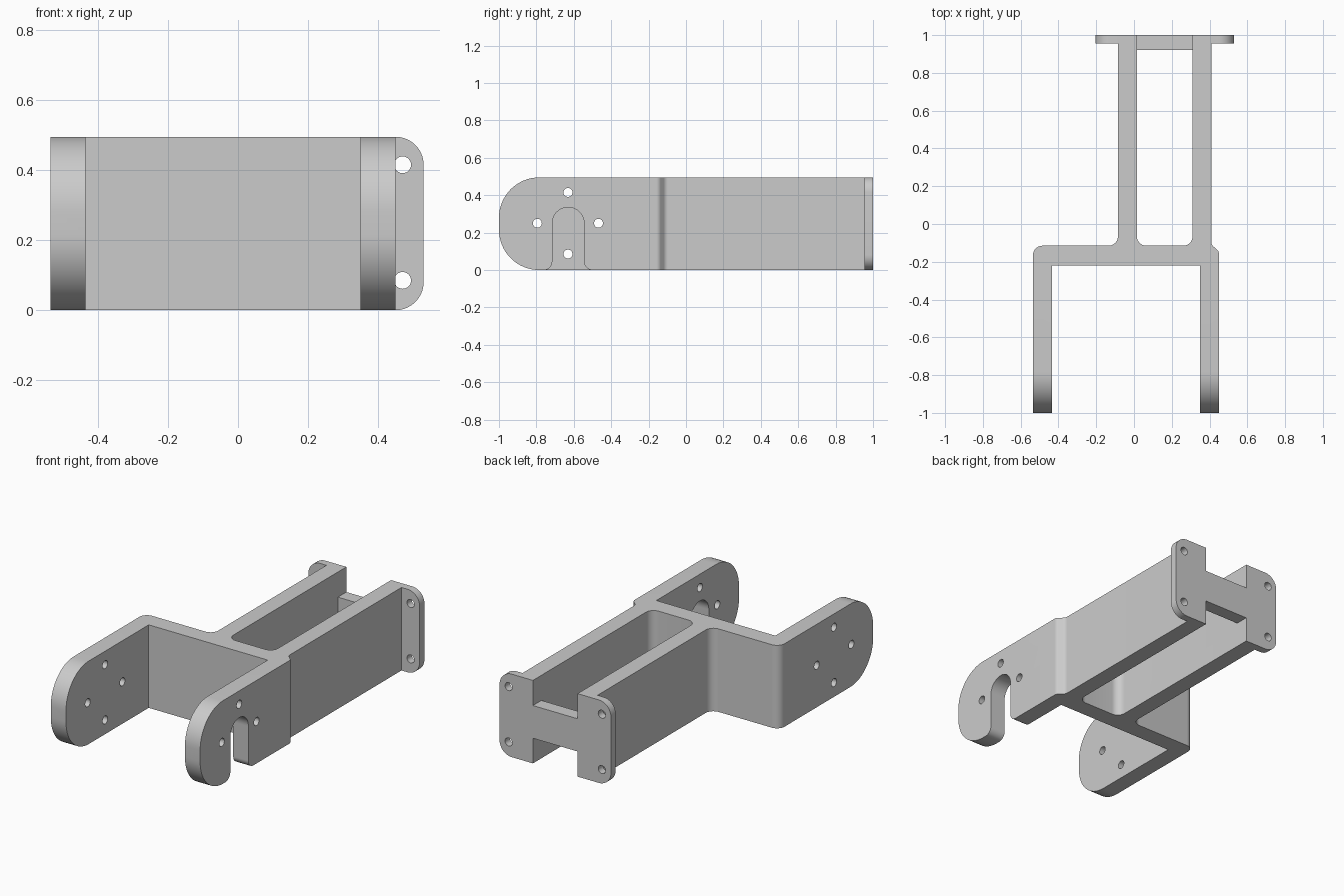
import bpy, bmesh, math
from mathutils import Vector

cube = bpy.data.objects.get("Cube")
if cube:
    bpy.data.objects.remove(cube, do_unlink=True)

H = 0.495          # overall height
MID = 0.1625       # centre line of the rails

grey = bpy.data.materials.new("plain grey")
grey.use_nodes = True
grey.diffuse_color = (0.6, 0.6, 0.6, 1)
grey.node_tree.nodes["Principled BSDF"].inputs["Base Color"].default_value = (0.6, 0.6, 0.6, 1)


def rounded(corners, steps=10):
    """Outline from (u, v, radius) corners, each rounded by an arc."""
    out = []
    for i, c in enumerate(corners):
        p = Vector(c[:2])
        r = c[2] if len(c) > 2 else 0
        if not r:
            out.append(p)
            continue
        a = (Vector(corners[i - 1][:2]) - p).normalized()
        b = (Vector(corners[(i + 1) % len(corners)][:2]) - p).normalized()
        half = a.angle(b) / 2
        centre = p + (a + b).normalized() * (r / math.sin(half))
        start = p + a * (r / math.tan(half)) - centre
        end = p + b * (r / math.tan(half)) - centre
        sweep = math.pi - 2 * half
        for k in range(steps + 1):
            t = k / steps
            out.append(centre + (start * math.sin((1 - t) * sweep)
                                 + end * math.sin(t * sweep)) / math.sin(sweep))
    return out


def prism(name, outline, axis, lo, hi):
    """Extrude an outline along an axis from lo to hi."""
    place = {"x": lambda u, v, w: (w, u, v),
             "y": lambda u, v, w: (u, w, v),
             "z": lambda u, v, w: (u, v, w)}[axis]
    bm = bmesh.new()
    rings = [[bm.verts.new(place(p.x, p.y, w)) for p in outline] for w in (lo, hi)]
    n = len(outline)
    bm.faces.new(rings[0])
    bm.faces.new(rings[1])
    for i in range(n):
        j = (i + 1) % n
        bm.faces.new((rings[0][i], rings[0][j], rings[1][j], rings[1][i]))
    bmesh.ops.recalc_face_normals(bm, faces=bm.faces)
    mesh = bpy.data.meshes.new(name)
    bm.to_mesh(mesh)
    bm.free()
    mesh.materials.append(grey)
    obj = bpy.data.objects.new(name, mesh)
    bpy.context.collection.objects.link(obj)
    return obj


def circle(u, v, r=0.024, n=24):
    return [Vector((u + r * math.cos(math.tau * k / n),
                    v + r * math.sin(math.tau * k / n))) for k in range(n)]


def combine(target, tool, operation):
    mod = target.modifiers.new(operation.lower(), "BOOLEAN")
    mod.operation, mod.solver, mod.object = operation, "EXACT", tool
    bpy.context.view_layer.objects.active = target
    bpy.ops.object.modifier_apply(modifier=mod.name)
    bpy.data.objects.remove(tool, do_unlink=True)


# Forked body: two arms, cross plate and two rails
body = prism("forked_bracket", rounded([
    (-.535, -1), (-.435, -1), (-.435, -.22), (.35, -.22), (.35, -1), (.45, -1),
    (.45, -.145, .03), (.41, -.11, .03), (.41, 1), (.31, 1),
    (.31, -.115, .05), (.015, -.115, .05), (.015, 1), (-.085, 1),
    (-.085, -.115, .05), (-.535, -.115, .05)]), "z", -.1, H + .1)

# Rounded arm ends
side = rounded([(-1, 0, .215), (1.1, 0), (1.1, H), (-1, H, .215)], 16)
combine(body, prism("side_shape", side, "x", -1, 1), "INTERSECT")

# Bar between the rail ends
bar = [Vector(p) for p in ((-.04, .15), (.36, .15), (.36, .345), (-.04, .345))]
combine(body, prism("end_bar", bar, "y", .92, 1), "UNION")

# Mounting ears on the rail ends
for s in (1, -1):
    ear = rounded([(MID + s * .2, 0), (MID + s * .3675, 0, .08),
                   (MID + s * .3675, H, .08), (MID + s * .2, H)])
    combine(body, prism("mounting_ear", ear, "y", .955, 1), "UNION")
    for z in (.085, .415):
        combine(body, prism("ear_hole", circle(MID + s * .3075, z), "y", .9, 1.1),
                "DIFFERENCE")

# Open slot in the left arm
slot = rounded([(-.85, -.1), (-.41, -.1), (-.41, 0), (-.545, 0, .045),
                (-.545, .335, .0845), (-.715, .335, .0845),
                (-.715, 0, .045), (-.85, 0)])
combine(body, prism("slot", slot, "x", .3, .5), "DIFFERENCE")

# Bolt holes through the arms
for y, z, hi in ((-.795, .25, 1), (-.468, .25, 1), (-.631, .415, 1), (-.631, .085, 0)):
    combine(body, prism("arm_hole", circle(y, z), "x", -1, hi), "DIFFERENCE")

bpy.ops.object.select_all(action="DESELECT")
body.select_set(True)
bpy.context.view_layer.objects.active = body
bpy.ops.object.shade_smooth_by_angle(angle=math.radians(30))
